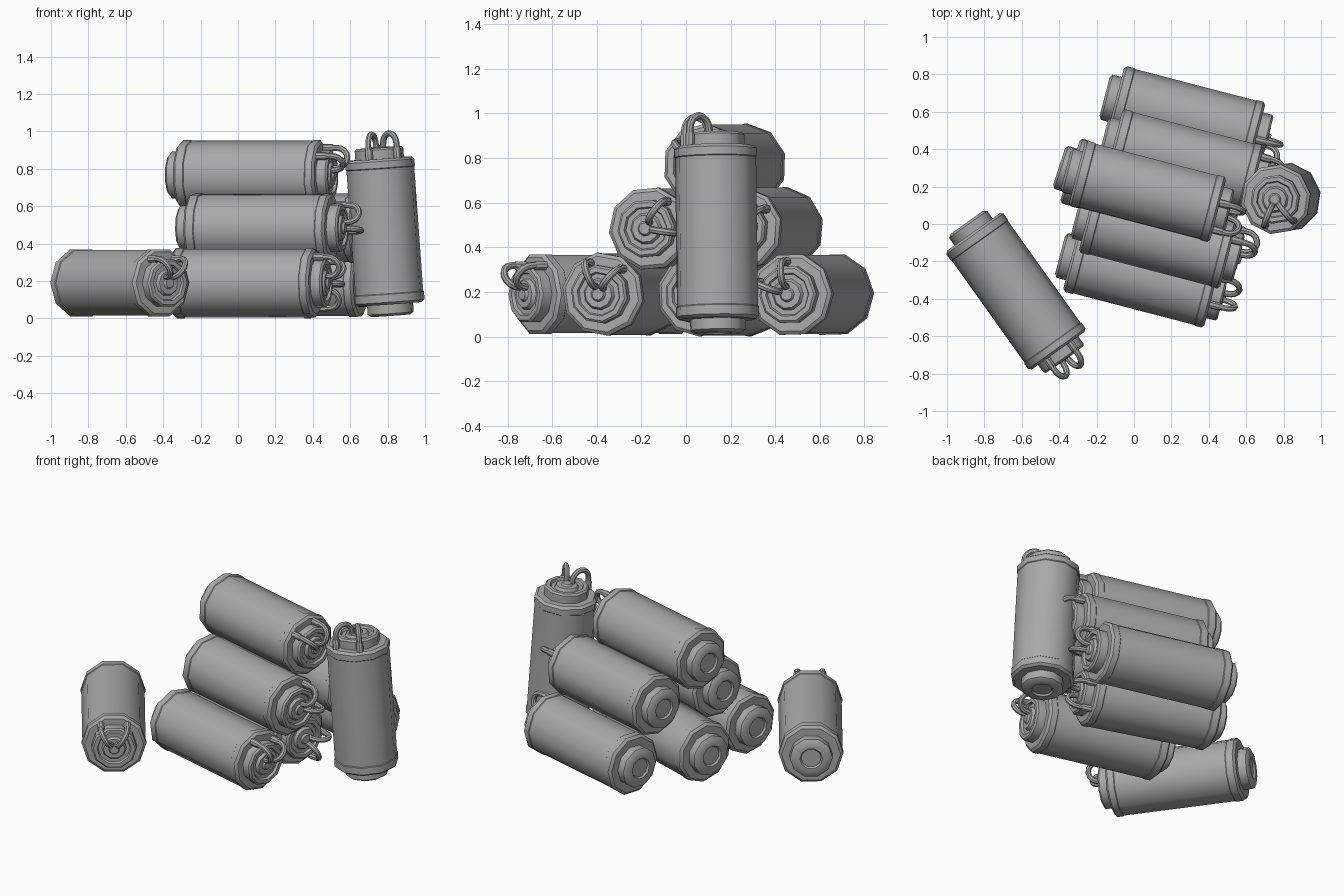
import bpy, bmesh, math
from mathutils import Vector, Matrix

if "Cube" in bpy.data.objects:
    bpy.data.objects.remove(bpy.data.objects["Cube"])

SIDES = 10

# Canister outline, back end to front end: (radius, position along axis)
CANISTER = [
    (0.0, -0.444), (0.058, -0.444), (0.066, -0.455), (0.105, -0.455), (0.125, -0.442),
    (0.125, -0.393), (0.172, -0.393), (0.188, -0.380), (0.188, -0.338), (0.184, -0.334),
    (0.184, 0.334), (0.188, 0.338), (0.188, 0.374), (0.172, 0.387), (0.132, 0.387),
    (0.132, 0.436), (0.122, 0.446), (0.100, 0.446), (0.094, 0.431), (0.072, 0.431),
    (0.062, 0.448), (0.034, 0.448), (0.026, 0.460), (0.0, 0.460)]

# Dark grey metal
grey = bpy.data.materials.new("dark_grey")
grey.diffuse_color = (0.4, 0.4, 0.4, 1)
grey.use_nodes = True
grey.node_tree.nodes["Principled BSDF"].inputs["Base Color"].default_value = grey.diffuse_color


def lathe(bm, profile, sides, matrix=Matrix()):
    """Revolve a closed-ended profile around local z."""
    rings = []
    for r, z in profile:
        if r == 0:
            rings.append([bm.verts.new(matrix @ Vector((0, 0, z)))])
        else:
            angles = [(k + 0.5) * math.tau / sides for k in range(sides)]
            rings.append([bm.verts.new(matrix @ Vector((r * math.cos(a), r * math.sin(a), z)))
                          for a in angles])
    for lo, hi in zip(rings, rings[1:]):
        for k in range(sides):
            j = (k + 1) % sides
            if len(lo) == 1:
                bm.faces.new((lo[0], hi[j], hi[k]))
            elif len(hi) == 1:
                bm.faces.new((lo[k], lo[j], hi[0]))
            else:
                bm.faces.new((lo[k], lo[j], hi[j], hi[k]))


def tube(bm, path, radius, side, sides=8):
    """Sweep a round section along a planar path; side is the plane normal."""
    rings = []
    for i, p in enumerate(path):
        t = (path[min(i + 1, len(path) - 1)] - path[max(i - 1, 0)]).normalized()
        n = side.cross(t)
        rings.append([bm.verts.new(p + radius * (math.cos(a) * side + math.sin(a) * n))
                      for a in (k * math.tau / sides for k in range(sides))])
    for lo, hi in zip(rings, rings[1:]):
        for k in range(sides):
            j = (k + 1) % sides
            bm.faces.new((lo[k], lo[j], hi[j], hi[k]))
    bm.faces.new(rings[0])
    bm.faces.new(rings[-1])


def finish(bm, name):
    bmesh.ops.recalc_face_normals(bm, faces=bm.faces)
    mesh = bpy.data.meshes.new(name)
    bm.to_mesh(mesh)
    bm.free()
    mesh.materials.append(grey)
    mesh.shade_smooth()
    mesh.set_sharp_from_angle(angle=math.radians(38))
    return mesh


# Shared canister shell
bm = bmesh.new()
lathe(bm, CANISTER, SIDES)
shell_mesh = finish(bm, "canister_shell")

# Shared pair of hoses with sleeves, arching from the shoulder to the cap centre
bm = bmesh.new()
for angle in (-31, 31):
    a = math.radians(angle)
    out = Vector((math.cos(a), math.sin(a), 0))
    side = Vector((-math.sin(a), math.cos(a), 0))
    path = [out * 0.149 + Vector((0, 0, 0.38))]
    for k in range(9):
        t = math.pi * k / 8
        path.append(out * (0.093 + 0.056 * math.cos(t)) + Vector((0, 0, 0.460 + 0.060 * math.sin(t))))
    path.append(out * 0.034 + Vector((0, 0, 0.435)))
    tube(bm, path, 0.0165, side)
    # Sleeve at the shoulder
    lathe(bm, [(0, 0.375), (0.021, 0.375), (0.021, 0.435), (0.0165, 0.442), (0, 0.442)], 8,
          Matrix.Translation(out * 0.149))
hose_mesh = finish(bm, "hose_pair")


def place(name, centre, axis, hose_dir):
    z = Vector(axis).normalized()
    x = Vector(hose_dir)
    x = (x - x.dot(z) * z).normalized()
    y = z.cross(x)
    m = Matrix((x, y, z)).transposed().to_4x4()
    m.translation = Vector(centre)
    for part, mesh in (("shell", shell_mesh), ("hoses", hose_mesh)):
        ob = bpy.data.objects.new(f"{name}_{part}", mesh)
        bpy.context.collection.objects.link(ob)
        ob.matrix_world = m


def yaw(deg):
    return (math.cos(math.radians(deg)), math.sin(math.radians(deg)), 0)


PILE = yaw(-14.6)
# Bottom row
place("bottom_front_canister", (0.045, -0.28, 0.19), PILE, (0, 0.18, 1))
place("bottom_middle_canister", (0.032, 0.166, 0.188), yaw(-18.0), (0, 0.8, -0.5))
place("bottom_back_canister", (0.283, 0.566, 0.188), PILE, (0, -0.6, 0.75))
# Middle row
place("middle_front_canister", (0.13, -0.07, 0.484), PILE, (0, 1, 0.42))
place("middle_back_canister", (0.275, 0.34, 0.484), PILE, (0, 0.35, 0.8))
# Top of the pile
place("top_canister", (0.075, 0.173, 0.767), PILE, (0, -0.3, 1))
# Upright canister leaning on the pile
place("leaning_canister", (0.785, 0.137, 0.468), (-0.055, -0.01, 0.766), (0.16, -1, 0))
# Loose canister on the ground
place("loose_canister", (-0.63, -0.362, 0.19), yaw(-54.5), (0, 0, 1))
